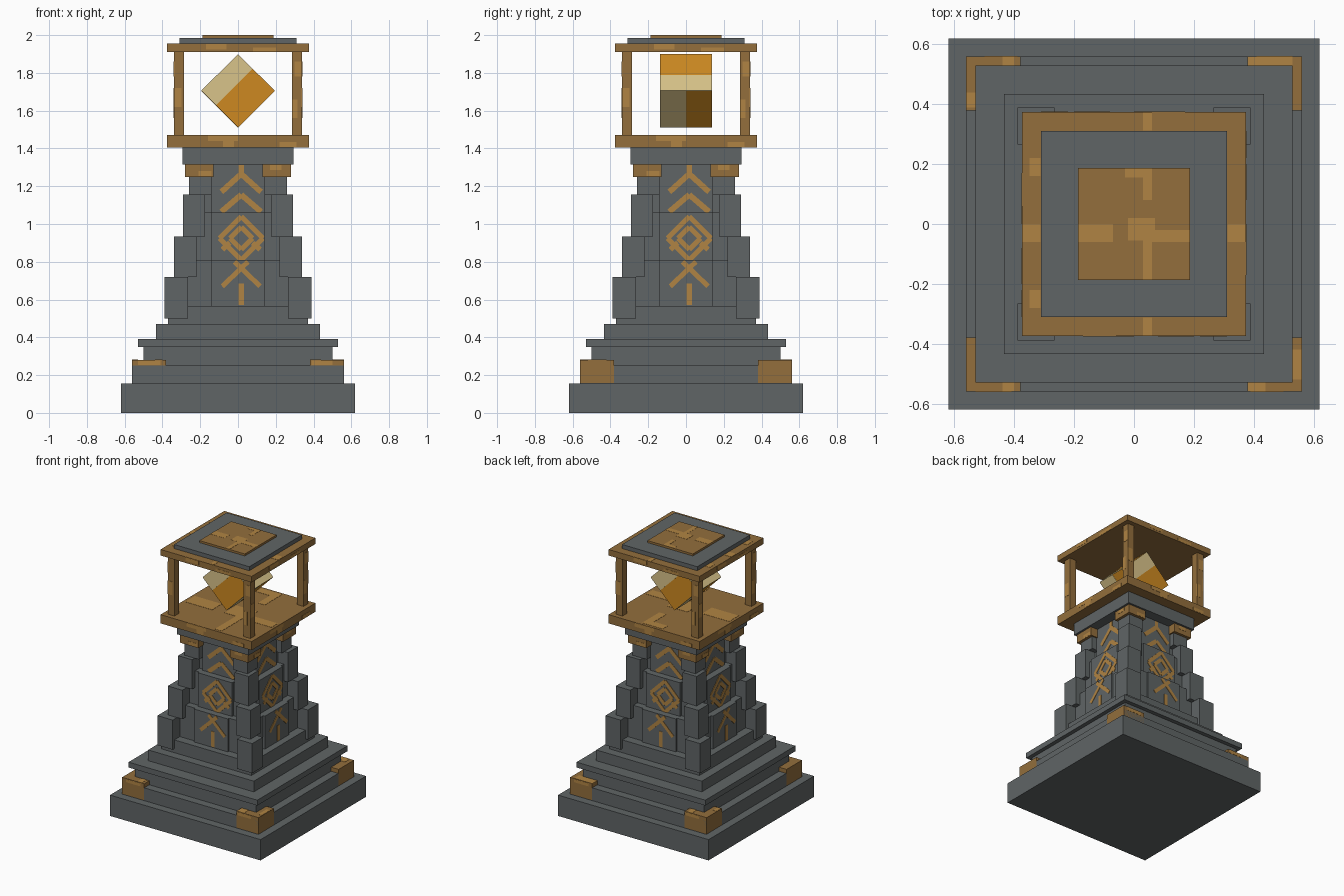
import bpy, bmesh, math
from mathutils import Matrix, Vector

cube = bpy.data.objects.get("Cube")
if cube:
    bpy.data.objects.remove(cube, do_unlink=True)


def material(name, rgb):
    lin = [((c / 255 + 0.055) / 1.055) ** 2.4 for c in rgb] + [1.0]
    m = bpy.data.materials.new(name)
    m.diffuse_color = lin
    m.use_nodes = True
    b = m.node_tree.nodes["Principled BSDF"]
    b.inputs["Base Color"].default_value = lin
    b.inputs["Roughness"].default_value = 0.9
    return m


STONE = material("dark stone", (96, 101, 102))
BRONZE = material("bronze", (147, 110, 60))
GOLD = material("light gold", (176, 132, 67))
ORANGE = material("amber", (205, 137, 33))
PALE = material("pale amber", (217, 196, 138))


def boxes(name, items, mat, world=Matrix()):
    """One object from boxes given as (centre, size) or (centre, size, turn about y)."""
    bm = bmesh.new()
    for it in items:
        turn = Matrix.Rotation(it[2], 4, 'Y') if len(it) > 2 else Matrix()
        bmesh.ops.create_cube(bm, size=1, matrix=world @ Matrix.Translation(it[0])
                              @ turn @ Matrix.Diagonal((*it[1], 1)))
    me = bpy.data.meshes.new(name)
    bm.to_mesh(me)
    bm.free()
    me.materials.append(mat)
    ob = bpy.data.objects.new(name, me)
    bpy.context.collection.objects.link(ob)
    return ob


def span(x0, x1, y0, y1, z0, z1):
    return (((x0 + x1) / 2, (y0 + y1) / 2, (z0 + z1) / 2), (x1 - x0, y1 - y0, z1 - z0))


def slab(name, half, z0, z1, mat):
    return boxes(name, [span(-half, half, -half, half, z0, z1)], mat)


def corners(name, inner, outer, z0, z1, mat, lift=0.0):
    """Four square blocks at the corners; lift pushes the x faces out."""
    c, s = (inner + outer) / 2, outer - inner
    return boxes(name, [((sx * (c + lift / 2), sy * c, (z0 + z1) / 2), (s + lift, s, z1 - z0))
                        for sx in (-1, 1) for sy in (-1, 1)], mat)


# stepped base and crowning slabs
for name, half, z0, z1, mat in [
        ("base_slab", 0.62, 0, 0.155, STONE),
        ("lower_step", 0.56, 0.155, 0.25, STONE),
        ("recessed_step", 0.50, 0.25, 0.35, STONE),
        ("ledge_step", 0.53, 0.35, 0.39, STONE),
        ("upper_step", 0.435, 0.39, 0.47, STONE),
        ("shaft_foot", 0.37, 0.47, 0.565, STONE),
        ("shaft_cap", 0.295, 1.315, 1.405, STONE),
        ("lantern_floor", 0.375, 1.405, 1.47, BRONZE),
        ("lantern_roof", 0.375, 1.91, 1.955, BRONZE),
        ("roof_slab", 0.31, 1.955, 1.985, STONE),
        ("roof_plate", 0.187, 1.985, 2.0, BRONZE)]:
    slab(name, half, z0, z1, mat)

# shaft tiers
TIERS = [("lower", 0.305, 0.565, 0.81), ("middle", 0.255, 0.81, 1.06),
         ("upper", 0.205, 1.06, 1.315)]
for name, half, z0, z1 in TIERS:
    slab(name + "_shaft", half, z0, z1, STONE)

# corner buttresses, narrowing upwards
for i, (a, b, z0, z1) in enumerate([(0.265, 0.39, 0.5, 0.72), (0.22, 0.34, 0.72, 0.935),
                                    (0.175, 0.29, 0.935, 1.155), (0.14, 0.26, 1.155, 1.25)]):
    corners(f"buttress_{i + 1}", a, b, z0, z1, STONE)
corners("foot_brackets", 0.38, 0.56, 0.157, 0.28, BRONZE, 0.002)
corners("cap_brackets", 0.13, 0.28, 1.25, 1.315, BRONZE)
corners("lantern_posts", 0.285, 0.34, 1.47, 1.91, BRONZE)


def stroke(x0, z0, x1, z1, depth, w=0.03):
    """Thin bar on a front panel between two points."""
    d = Vector((x1 - x0, z1 - z0))
    return (((x0 + x1) / 2, -depth, (z0 + z1) / 2), (d.length, 0.006, w),
            -math.atan2(d.y, d.x))


def rune_strokes():
    c, up, mid, low = 0.017, 0.22, 0.27, 0.32
    out = [stroke(c, 1.25, c, 1.312, up, 0.028), stroke(c, 0.57, c, 0.685, low, 0.028)]
    for s in (-1, 1):
        # chevrons
        out += [stroke(c, 1.265, c + s * 0.105, 1.17, up),
                stroke(c, 1.155, c + s * 0.105, 1.065, up)]
        # nested diamonds
        for r in (0.115, 0.06):
            for t in (-1, 1):
                out.append(stroke(c, 0.925 + t * r, c + s * r, 0.925, mid, 0.026))
        out.append(stroke(c + s * 0.1, 0.865, c + s * 0.06, 0.9, mid, 0.028))
        # crossed bars
        out.append(stroke(c - s * 0.035, 0.8, c + s * 0.1, 0.67, low, 0.026))
    return out


# raised panels and runes on all four sides
for i, side in enumerate(("front", "left", "back", "right")):
    turn = Matrix.Rotation(i * math.pi / 2, 4, 'Z')
    boxes(side + "_panels", [span(-0.14, 0.14, -h - 0.015, -h + 0.01, z0, z1)
                             for _, h, z0, z1 in TIERS], STONE, turn)
    boxes(side + "_rune", rune_strokes(), GOLD, turn)
    # worn patches on the lantern edges, posts and brackets
    t = 0.0015
    boxes(side + "_wear", [
        span(-0.16, 0.0, -0.375 - t, -0.37, 1.44, 1.468),
        span(-0.08, -0.02, -0.375 - t, -0.37, 1.408, 1.44),
        span(0.22, 0.31, -0.375 - t, -0.37, 1.408, 1.435),
        span(-0.17, -0.06, -0.375 - t, -0.37, 1.925, 1.953),
        span(0.08, 0.2, -0.375 - t, -0.37, 1.912, 1.935),
        span(-0.34, -0.30, -0.34 - t, -0.335, 1.62, 1.72),
        span(0.285, 0.315, -0.34 - t, -0.335, 1.56, 1.66),
        span(0.30, 0.34, -0.34 - t, -0.335, 1.78, 1.86),
        span(-0.21, -0.14, -0.28 - t, -0.275, 1.255, 1.28),
        span(0.17, 0.23, -0.28 - t, -0.275, 1.285, 1.312),
        span(-0.53, -0.41, -0.56 - t, -0.555, 0.253, 0.277),
        span(0.39, 0.50, -0.56 - t, -0.555, 0.253, 0.277)], GOLD, turn)

# worn patches on the upward faces
patches = [(0.03, 0.06, 0.08, 0.187), (-0.03, 0.06, 0.155, 0.187), (-0.187, -0.07, -0.06, 0),
           (-0.02, 0.07, -0.055, 0.02), (0.03, 0.06, -0.187, -0.05), (0.06, 0.187, -0.06, -0.02)]
boxes("roof_plate_wear", [span(*p, 1.995, 2.001) for p in patches], GOLD)
boxes("roof_wear", [span(*p, 1.95, 1.9565) for p in [
    (0.03, 0.06, 0.312, 0.373), (0.03, 0.06, -0.373, -0.312), (-0.373, -0.312, -0.06, 0),
    (0.312, 0.373, -0.06, 0), (-0.35, -0.312, 0.16, 0.22), (-0.35, -0.312, -0.28, -0.22)]], GOLD)
boxes("floor_wear", [span(*[2 * v * 0.95 for v in p], 1.465, 1.4715) for p in patches], GOLD)
boxes("bracket_wear", [span(*p, 0.275, 0.2815) for p in [
    (-0.44, -0.40, 0.5, 0.56), (0.38, 0.53, 0.5, 0.56), (-0.44, -0.40, -0.56, -0.5),
    (0.38, 0.44, -0.56, -0.5), (-0.56, -0.53, 0.39, 0.44), (0.53, 0.56, -0.52, -0.42)]], GOLD)

# floating crystal, a cube standing on its edge with pale inlays
h, e, t = 0.137, 0.002, 0.1385
tilt = Matrix.Translation((0, 0, 1.705)) @ Matrix.Rotation(-math.pi / 4, 4, 'Y')
boxes("crystal", [span(-h, h, -h, h, -h, h)], ORANGE, tilt)
boxes("crystal_inlays", [
    span(-h, h, -t, -h + e, 0.028, h), span(0.028, h, h - e, t, -h, h),
    span(h - e, t, -h, h, -h, -0.02), span(-h, -0.02, -h, h, h - e, t),
    span(-h, h, -h, 0, -t, -h + e), span(-t, -h + e, 0, h, -h, h)], PALE, tilt)
